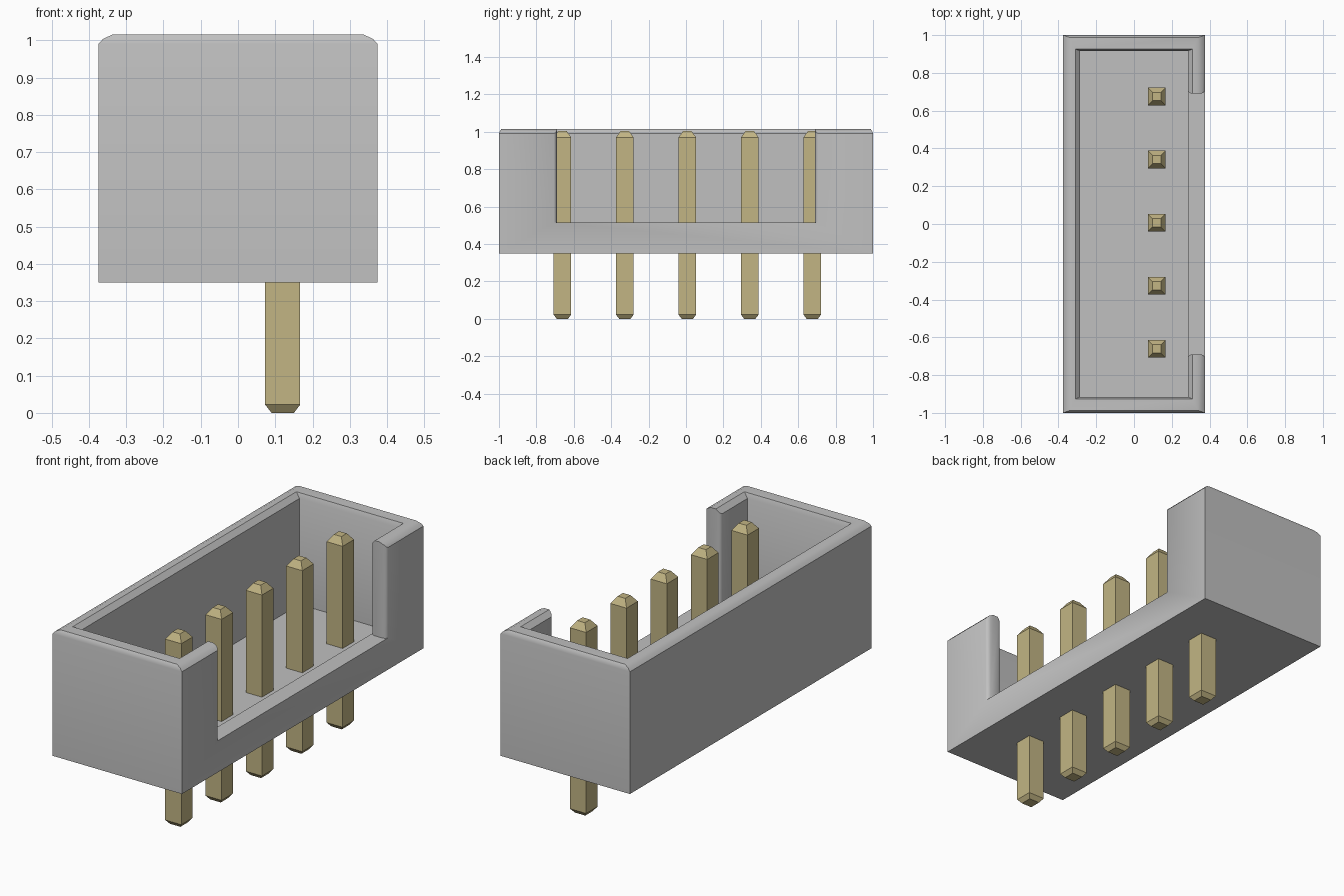
import bpy
import bmesh
import math

if "Cube" in bpy.data.objects:
    bpy.data.objects.remove(bpy.data.objects["Cube"], do_unlink=True)


def material(name, rgb):
    m = bpy.data.materials.new(name)
    m.use_nodes = True
    colour = (*rgb, 1.0)
    m.diffuse_color = colour
    m.node_tree.nodes["Principled BSDF"].inputs["Base Color"].default_value = colour
    return m


GREY = material("light grey plastic", (0.53, 0.53, 0.53))
BRASS = material("pale brass", (0.54, 0.46, 0.23))


def loft(name, rings, mat):
    """Skin a stack of equal-length point rings and cap both ends."""
    bm = bmesh.new()
    loops = [[bm.verts.new(p) for p in ring] for ring in rings]
    n = len(loops[0])
    for a, b in zip(loops, loops[1:]):
        for i in range(n):
            j = (i + 1) % n
            bm.faces.new((a[i], a[j], b[j], b[i]))
    bm.faces.new(loops[0][::-1])
    bm.faces.new(loops[-1])
    bmesh.ops.recalc_face_normals(bm, faces=bm.faces[:])
    mesh = bpy.data.meshes.new(name)
    bm.to_mesh(mesh)
    bm.free()
    mesh.materials.append(mat)
    obj = bpy.data.objects.new(name, mesh)
    bpy.context.collection.objects.link(obj)
    return obj


def rect(hx, hy, z, cx=0.0, cy=0.0):
    return [(cx + sx * hx, cy + sy * hy, z)
            for sx, sy in ((-1, -1), (1, -1), (1, 1), (-1, 1))]


# Open box: outer wall, softened rim, then down inside to the floor
housing = loft("housing", [rect(*r) for r in (
    (0.375, 1.0, 0.35), (0.375, 1.0, 0.99), (0.362, 0.995, 1.004),
    (0.338, 0.987, 1.015), (0.31, 0.926, 1.015), (0.285, 0.916, 0.99),
    (0.285, 0.916, 0.435))], GREY)

# Wide notch in the right wall, leaving rounded post ends
end = [(0.25, 0.708), (0.285, 0.706), (0.291, 0.696), (0.304, 0.69),
       (0.356, 0.69), (0.369, 0.696), (0.375, 0.706), (0.42, 0.708)]
outline = end + [(x, -y) for x, y in reversed(end)]
cutter = loft("notch_cutter", [[(x, y, z) for x, y in outline]
                               for z in (0.516, 1.2)], GREY)
cutter.hide_render = True
cut = housing.modifiers.new("notch", 'BOOLEAN')
cut.operation = 'DIFFERENCE'
cut.solver = 'EXACT'
cut.object = cutter
bpy.context.view_layer.objects.active = housing
housing.select_set(True)
bpy.ops.object.modifier_apply(modifier=cut.name)
bpy.data.objects.remove(cutter, do_unlink=True)
bpy.ops.object.shade_smooth_by_angle(angle=math.radians(35))

# Row of square pins with tapered tips
for i in range(5):
    y = 0.007 + (i - 2) * 0.334
    loft(f"pin_{i + 1}", [rect(h, h, z, 0.12, y) for h, z in (
        (0.03, 0.0), (0.047, 0.022), (0.047, 0.97), (0.022, 1.005))], BRASS)
